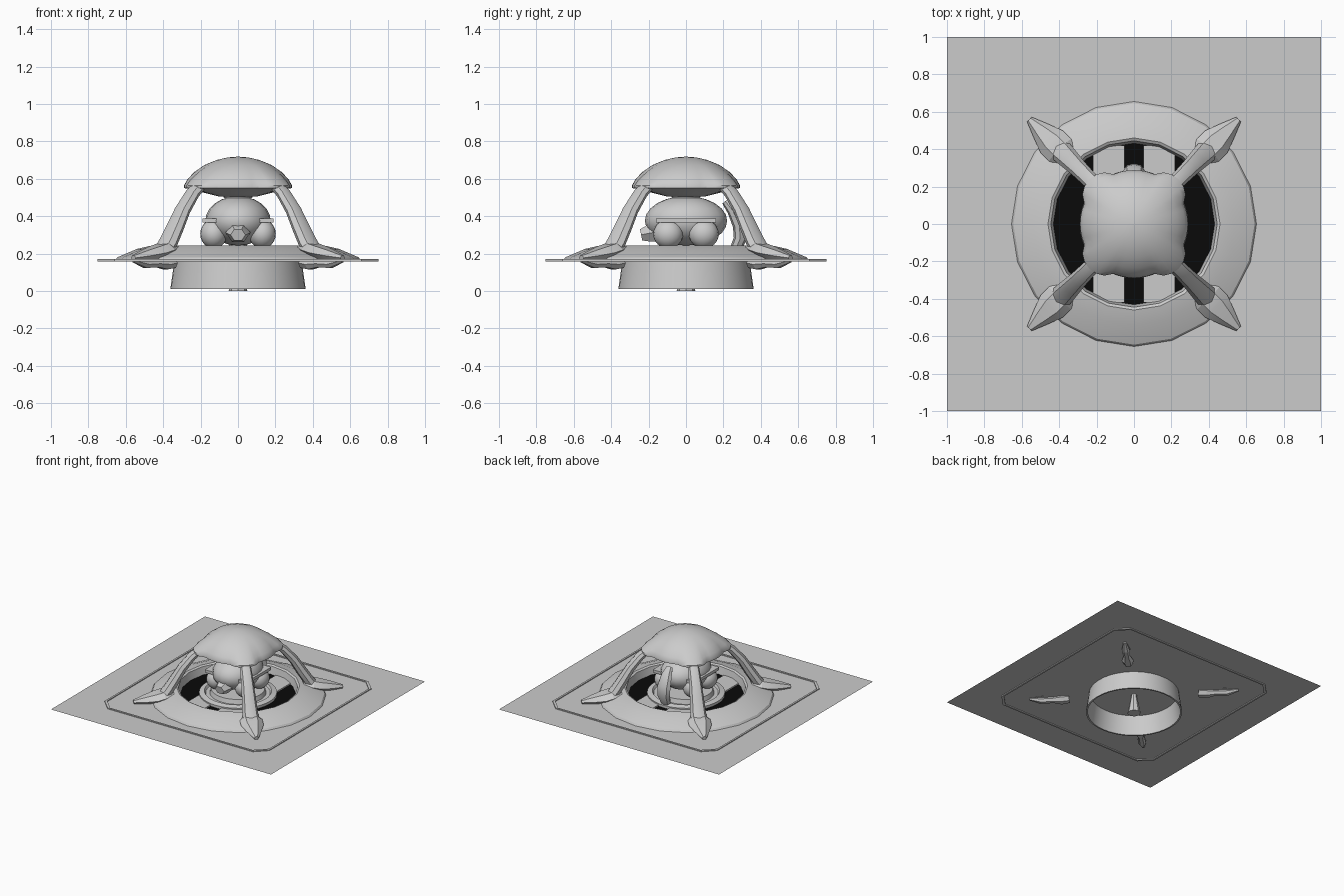
import bpy, bmesh, math
from mathutils import Vector, Matrix

if "Cube" in bpy.data.objects:
    bpy.data.objects.remove(bpy.data.objects["Cube"])


def material(name, v):
    m = bpy.data.materials.new(name)
    m.diffuse_color = (v, v, v, 1)
    m.use_nodes = True
    m.node_tree.nodes["Principled BSDF"].inputs["Base Color"].default_value = m.diffuse_color
    return m


GREY = material("light grey", 0.6)
BLACK = material("black", 0.003)


def finish(name, bm, mat=GREY, angle=30):
    bmesh.ops.recalc_face_normals(bm, faces=bm.faces)
    me = bpy.data.meshes.new(name)
    bm.to_mesh(me)
    bm.free()
    me.materials.append(mat)
    ob = bpy.data.objects.new(name, me)
    bpy.context.collection.objects.link(ob)
    if angle:
        bpy.ops.object.select_all(action='DESELECT')
        ob.select_set(True)
        bpy.context.view_layer.objects.active = ob
        bpy.ops.object.shade_smooth_by_angle(angle=math.radians(angle))
    return ob


def bridge(bm, rings, closed=False, caps=False):
    pairs = list(zip(rings, rings[1:]))
    if closed:
        pairs.append((rings[-1], rings[0]))
    for a, b in pairs:
        n = len(a)
        for i in range(n):
            j = (i + 1) % n
            bm.faces.new((a[i], a[j], b[j], b[i]))
    if caps:
        bm.faces.new(rings[0])
        bm.faces.new(rings[-1])


def lathe(name, profile, n, mat=GREY, caps=False, closed=False, lobe=None):
    bm = bmesh.new()
    rings = []
    for k, (r, z) in enumerate(profile):
        ring = []
        for i in range(n):
            a = math.tau * i / n
            rr = r + (lobe(k, a) if lobe else 0)
            ring.append(bm.verts.new((rr * math.cos(a), rr * math.sin(a), z)))
        rings.append(ring)
    bridge(bm, rings, closed, caps)
    return finish(name, bm, mat)


def loft(name, sections, turn=0, sides=8, mat=GREY, angle=35):
    """Sweep an oval through (distance, height, half width, half thickness)."""
    bm = bmesh.new()
    rings = []
    for k, (r, z, w, h) in enumerate(sections):
        p, q = sections[max(k - 1, 0)], sections[min(k + 1, len(sections) - 1)]
        t = Vector((q[0] - p[0], 0, q[1] - p[1])).normalized()
        nrm = Vector((-t.z, 0, t.x))
        rings.append([bm.verts.new(Vector((r, 0, z))
                      + Vector((0, w * math.cos(a), 0)) + nrm * h * math.sin(a))
                      for a in (math.tau * i / sides for i in range(sides))])
    bridge(bm, rings, caps=True)
    bm.transform(Matrix.Rotation(turn, 4, 'Z'))
    return finish(name, bm, mat, angle)


def box(name, lo, hi, mat=GREY):
    bm = bmesh.new()
    bmesh.ops.create_cube(bm, size=1)
    for v in bm.verts:
        v.co = [(l + h) / 2 + c * (h - l) for l, h, c in zip(lo, hi, v.co)]
    return finish(name, bm, mat, 0)


def ball(name, pos, radii, u=20, v=12):
    bm = bmesh.new()
    bmesh.ops.create_uvsphere(bm, u_segments=u, v_segments=v, radius=1)
    bm.transform(Matrix.Translation(pos) @ Matrix.Diagonal((*radii, 1)))
    return finish(name, bm, GREY, 40)


# Ground sheet
bm = bmesh.new()
bmesh.ops.create_grid(bm, x_segments=1, y_segments=1, size=1)
bm.transform(Matrix.Translation((0, 0, 0.165)))
finish("ground_sheet", bm, GREY, 0)

# Thin frame with clipped corners
outline = [(0.75, -0.66), (0.75, 0.66), (0.66, 0.75), (-0.66, 0.75),
           (-0.75, 0.66), (-0.75, -0.66), (-0.66, -0.75), (0.66, -0.75)]
bm = bmesh.new()
bridge(bm, [[bm.verts.new((x * s, y * s, z)) for x, y in outline]
            for s, z in ((1, 0.158), (1, 0.172), (0.98, 0.172), (0.98, 0.158))],
       closed=True)
finish("clipped_frame", bm, GREY, 0)

# Raised outer ring, sunken floor and lower collar
lathe("outer_ring", [(0.655, 0.165), (0.645, 0.18), (0.54, 0.225), (0.46, 0.243),
                     (0.445, 0.235), (0.43, 0.168)], 20)
lathe("pit_floor", [(0.435, 0.17), (0.435, 0.174)], 40, BLACK, caps=True)
lathe("lower_collar", [(0.34, 0.165), (0.362, 0.01), (0.35, 0.01), (0.325, 0.165)],
      40, closed=True)
loft("bottom_spike", [(0, 0.16, 0.02, 0.02), (0, 0.0, 0.05, 0.05)])

# Bars across the pit and stepped pedestal
for s in (-1, 1):
    x0, x1 = sorted((s * 0.05, s * 0.22))
    box("floor_bar", (x0, -0.42, 0.168), (x1, 0.42, 0.185))
lathe("pedestal", [(0.29, 0.17), (0.29, 0.195), (0.25, 0.205), (0.24, 0.19),
                   (0.21, 0.19), (0.2, 0.225)], 40, caps=True)

# Scalloped canopy with a recessed underside
CANOPY = [(0.10, 0.505), (0.17, 0.522), (0.255, 0.545), (0.288, 0.55),
          (0.288, 0.565), (0.272, 0.595), (0.235, 0.635), (0.18, 0.673),
          (0.115, 0.7), (0.055, 0.714), (0.004, 0.718)]


def scallop(k, a):
    amount = (0, 0.01, 0.035, 0.05, 0.05, 0.035, 0.015, 0.005)
    return (amount[k] if k < 8 else 0) * max(0, -math.cos(4 * a)) ** 0.7


lathe("canopy", CANOPY, 48, caps=True, lobe=scallop)
lathe("canopy_hub", [(0.075, 0.497), (0.085, 0.52)], 20, caps=True)

# Four arched legs, each ending in a pointed foot
LEG = [(0.30, 0.555, 0.042, 0.03), (0.345, 0.52, 0.044, 0.032),
       (0.42, 0.43, 0.048, 0.036), (0.475, 0.34, 0.054, 0.04),
       (0.53, 0.255, 0.06, 0.042), (0.58, 0.2, 0.062, 0.036)]
FOOT = [(0.49, 0.225, 0.05, 0.03), (0.56, 0.22, 0.085, 0.04),
        (0.62, 0.205, 0.085, 0.04), (0.70, 0.19, 0.055, 0.032),
        (0.79, 0.177, 0.018, 0.015)]
PAD = [(0.49, 0.15, 0.035, 0.03), (0.55, 0.142, 0.045, 0.03),
       (0.61, 0.146, 0.025, 0.022), (0.70, 0.142, 0.03, 0.022),
       (0.79, 0.162, 0.012, 0.01)]
for k in range(4):
    turn = math.radians(45 + 90 * k)
    loft("leg", LEG, turn)
    loft("foot", FOOT, turn, sides=6, angle=20)
    loft("foot_pad", PAD, turn, sides=6, angle=20)

# Central machine: domed shell, side balls, nose and rear arm
ball("shell", (0, 0, 0.375), (0.175, 0.22, 0.132))
for s in (-1, 1):
    for y in (-0.095, 0.095):
        ball("side_ball", (s * 0.13, y, 0.305), (0.072, 0.08, 0.078))
    box("side_fin", (min(s * 0.1, s * 0.19), -0.16, 0.365),
        (max(s * 0.1, s * 0.19), 0.16, 0.388))
loft("nose", [(0.12, 0.32, 0.07, 0.06), (0.19, 0.31, 0.065, 0.055),
              (0.24, 0.3, 0.04, 0.035)], -math.pi / 2, sides=6, angle=20)
loft("rear_arm", [(0.21, 0.48, 0.025, 0.02), (0.25, 0.43, 0.045, 0.03),
                  (0.285, 0.35, 0.058, 0.035), (0.29, 0.28, 0.055, 0.035),
                  (0.26, 0.21, 0.04, 0.03)], math.pi / 2)
